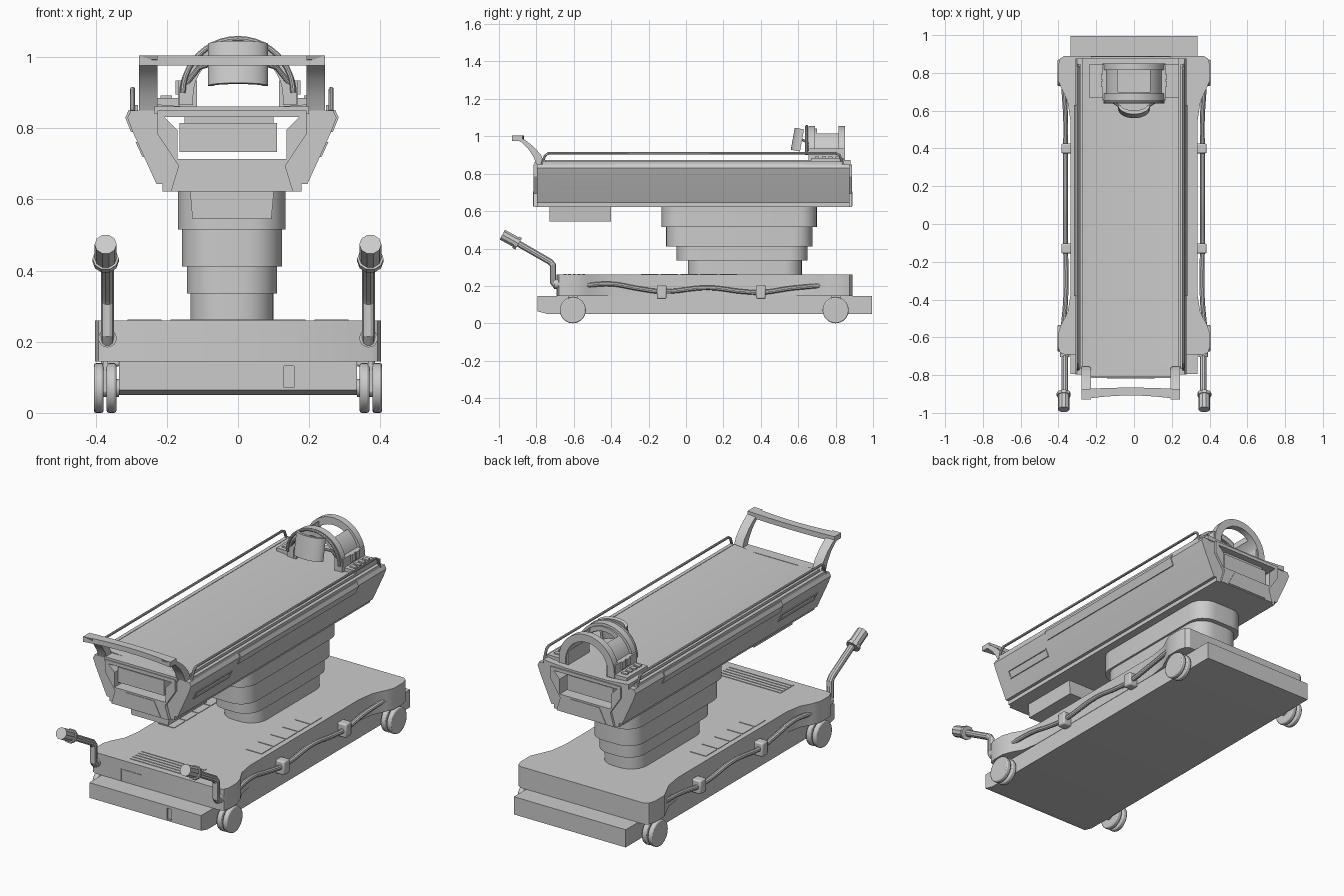
import bpy, bmesh
from math import sin, cos, pi, radians
from mathutils import Vector

if "Cube" in bpy.data.objects:
    bpy.data.objects.remove(bpy.data.objects["Cube"])

CX = -0.017  # the table top and column sit slightly off centre
AX = {'x': lambda p, t: (t, p[0], p[1]),
      'y': lambda p, t: (p[0], t, p[1]),
      'z': lambda p, t: (p[0], p[1], t)}


def prism(name, pts, axis, a, b, bevel=0):
    """Extrude a 2D outline along an axis from a to b."""
    bm = bmesh.new()
    lo = [bm.verts.new(AX[axis](p, a)) for p in pts]
    hi = [bm.verts.new(AX[axis](p, b)) for p in pts]
    n = len(pts)
    bm.faces.new(lo)
    bm.faces.new(hi[::-1])
    for i in range(n):
        bm.faces.new((lo[i], hi[i], hi[(i + 1) % n], lo[(i + 1) % n]))
    bmesh.ops.recalc_face_normals(bm, faces=bm.faces)
    me = bpy.data.meshes.new(name)
    bm.to_mesh(me)
    bm.free()
    ob = bpy.data.objects.new(name, me)
    bpy.context.collection.objects.link(ob)
    if bevel:
        m = ob.modifiers.new("bevel", 'BEVEL')
        m.width, m.segments = bevel, 2
    return ob


def box(name, x0, x1, y0, y1, z0, z1, bevel=0):
    return prism(name, [(x0, y0), (x1, y0), (x1, y1), (x0, y1)], 'z', z0, z1, bevel)


def sym(half, cx=0.0):
    """Mirror a half outline across x = cx."""
    return [(cx + x, v) for x, v in half] + [(cx - x, v) for x, v in reversed(half)]


def rounded(x0, x1, y0, y1, r, n=6):
    pts = []
    for k, (x, y) in enumerate([(x1 - r, y1 - r), (x0 + r, y1 - r), (x0 + r, y0 + r), (x1 - r, y0 + r)]):
        pts += [(x + r * cos((k + i / n) * pi / 2), y + r * sin((k + i / n) * pi / 2)) for i in range(n + 1)]
    return pts


def circle(cx, cy, r, n=28):
    return [(cx + r * cos(2 * pi * i / n), cy + r * sin(2 * pi * i / n)) for i in range(n)]


def arch(ro, ri, cz, foot, n=24):
    """Inverted U outline in x and z."""
    arc = lambda r: [(r * cos(pi * i / n), cz + r * sin(pi * i / n)) for i in range(n + 1)]
    return [(ro, foot)] + arc(ro) + [(-ro, foot), (-ri, foot)] + arc(ri)[::-1] + [(ri, foot)]


def tube(name, pts, r, smooth=False):
    cu = bpy.data.curves.new(name, 'CURVE')
    cu.dimensions, cu.bevel_depth, cu.bevel_resolution, cu.use_fill_caps = '3D', r, 3, True
    sp = cu.splines.new('BEZIER' if smooth else 'POLY')
    if smooth:
        sp.bezier_points.add(len(pts) - 1)
        for bp, p in zip(sp.bezier_points, pts):
            bp.co, bp.handle_left_type, bp.handle_right_type = p, 'AUTO', 'AUTO'
        sp.resolution_u = 6
    else:
        sp.points.add(len(pts) - 1)
        for sp_p, p in zip(sp.points, pts):
            sp_p.co = (*p, 1)
    ob = bpy.data.objects.new(name, cu)
    bpy.context.collection.objects.link(ob)
    bpy.ops.object.select_all(action='DESELECT')
    ob.select_set(True)
    bpy.context.view_layer.objects.active = ob
    bpy.ops.object.convert(target='MESH')
    return ob


def cut(ob, cutter):
    m = ob.modifiers.new("cut", 'BOOLEAN')
    m.operation, m.object, m.solver = 'DIFFERENCE', cutter, 'EXACT'
    cutter.hide_render = True
    cutter.hide_set(True)


# Base: low chassis and wider waisted cover
chassis = prism("chassis", [(-0.795, 0.064), (-0.74, 0.05), (0.995, 0.05), (0.995, 0.146), (-0.795, 0.146)],
                'x', -0.335, 0.335)
cut(chassis, box("socket_cutter", 0.13, 0.158, -0.85, -0.785, 0.072, 0.132))
prism("base_cover", sym([(0.37, -0.69), (0.392, -0.68), (0.402, -0.65), (0.402, -0.58), (0.385, -0.53), (0.352, -0.47),
                         (0.337, -0.38), (0.337, 0.55), (0.352, 0.65), (0.385, 0.72), (0.402, 0.76), (0.402, 0.84),
                         (0.392, 0.875), (0.37, 0.89)]), 'z', 0.145, 0.26)

# Base seams, vent slats and side tread panels
box("seam_low", -0.22, -0.216, -0.693, -0.68, 0.146, 0.21)
box("seam_mid", -0.22, -0.085, -0.693, -0.68, 0.208, 0.212)
box("seam_high", -0.089, -0.085, -0.693, -0.68, 0.21, 0.26)
for i in range(5):
    y = -0.655 + i * 0.025
    box("vent_slat", -0.19, 0.19, y, y + 0.015, 0.255, 0.263)
for s in (-1, 1):
    for i in range(5):
        y = -0.24 + i * 0.105
        box("tread_panel", s * 0.215, s * 0.31, y, y + 0.093, 0.255, 0.263)

# Casters with twin wheels
for s in (-1, 1):
    for y in (-0.605, 0.80):
        for a in (0.342, 0.378):
            prism("caster_wheel", circle(y, 0.07, 0.07), 'x', s * a, s * (a + 0.027), 0.006)
        prism("caster_axle", circle(y, 0.07, 0.025, 16), 'x', s * 0.335, s * 0.405)
        box("caster_fork", s * 0.366, s * 0.38, y - 0.025, y + 0.025, 0.06, 0.15)

# Steering handles, side hoses and hose clips
for s in (-1, 1):
    tube("handle_arm", [(s * 0.367, y, z) for y, z in
                        [(-0.67, 0.205), (-0.70, 0.205), (-0.711, 0.22), (-0.711, 0.31), (-0.725, 0.328),
                         (-0.92, 0.44)]], 0.018)
    prism("handle_foot", circle(s * 0.367, 0.21, 0.026, 16), 'y', -0.705, -0.68)
    tube("handle_grip", [(s * 0.372, -0.895, 0.425), (s * 0.372, -0.91, 0.434)], 0.037)
    tube("handle_grip_end", [(s * 0.372, -0.905, 0.432), (s * 0.372, -0.982, 0.474)], 0.031)
    tube("side_hose", [(s * x, y, z) for x, y, z in
                       [(0.375, -0.55, 0.202), (0.362, -0.40, 0.21), (0.36, -0.25, 0.185), (0.362, -0.13, 0.17),
                        (0.362, 0.12, 0.19), (0.362, 0.30, 0.17), (0.362, 0.40, 0.165), (0.362, 0.56, 0.187),
                        (0.375, 0.76, 0.205)]], 0.013, True)
    for y in (-0.13, 0.40):
        box("hose_clip", s * 0.33, s * 0.385, y - 0.026, y + 0.026, 0.13, 0.205, 0.008)

# Telescopic column, each tier wider than the one below
for hw, y0, y1, z0, z1 in [(0.117, 0.01, 0.62, 0.26, 0.336), (0.126, -0.05, 0.65, 0.336, 0.412),
                           (0.14, -0.107, 0.675, 0.412, 0.515), (0.151, -0.13, 0.70, 0.515, 0.625)]:
    prism("column_tier", rounded(CX - hw, CX + hw, y0, y1, 0.095), 'z', z0, z1)

# Table trough with a passage running through it and framed ends
hole = prism("passage_cutter", sym([(0.19, 0.832), (0.153, 0.795), (0.153, 0.714)], CX), 'y', -1, 1)
body = prism("table_trough", sym([(0.284, 0.85), (0.294, 0.83), (0.279, 0.79), (0.212, 0.643), (0.195, 0.643),
                                  (0.195, 0.622)], CX), 'y', -0.797, 0.875)
cut(body, hole)
for name, a, b in (("front_end_frame", -0.815, -0.795), ("rear_end_frame", 0.873, 0.887)):
    end = prism(name, sym([(0.21, 0.85), (0.21, 0.785), (0.15, 0.695), (0.172, 0.622)], CX), 'y', a, b)
    cut(end, hole)
    inset = prism("end_lower_panel", sym([(0.085, 0.705), (0.125, 0.628)], CX), 'y', a - 0.003, b + 0.003)
box("inner_carriage", -0.165, 0.11, -0.79, 0.86, 0.733, 0.815)
box("carriage_spine", -0.15, 0.10, -0.78, 0.85, 0.81, 0.84)
prism("under_box", sym([(0.118, 0.625), (0.111, 0.545)], CX), 'y', -0.73, -0.40)

# Side panels on the sloped trough walls
wall = lambda z: 0.212 + (z - 0.643) * 0.456
for s in (-1, 1):
    def strip(name, y0, y1, prof):
        prism(name, [(CX + s * x, z) for x, z in prof], 'y', y0, y1)
    strip("side_plate", -0.38, 0.63, [(0.28, 0.852), (0.29, 0.852), (0.30, 0.83), (0.284, 0.79), (0.27, 0.79)])
    for y0, y1, z0, z1 in [(-0.715, -0.41, 0.755, 0.762), (-0.715, -0.41, 0.72, 0.727),
                           (-0.715, -0.709, 0.72, 0.762), (-0.416, -0.41, 0.72, 0.762)]:
        strip("side_hatch_rim", y0, y1, [(wall(z0) - 0.01, z0), (wall(z0) + 0.005, z0),
                                         (wall(z1) + 0.005, z1), (wall(z1) - 0.01, z1)])
    # Rail ledge and tubular safety rail
    strip("rail_ledge", -0.765, 0.845, [(0.264, 0.845), (0.284, 0.845), (0.284, 0.866), (0.264, 0.866)])
    tube("safety_rail", [(CX + s * 0.279, y, z) for y, z in
                         [(-0.77, 0.85), (-0.755, 0.895), (-0.735, 0.91), (0.80, 0.91), (0.82, 0.9),
                          (0.84, 0.85)]], 0.007)

# Gently hollowed patient board
prism("patient_board", sym([(0.255, 0.845), (0.255, 0.872), (0.22, 0.868), (0.12, 0.86)], CX), 'y', -0.755, 0.88)
box("board_end_bar", -0.235, 0.2, -0.81, -0.75, 0.84, 0.862)

# Curved push hoop at the foot end
leg = [(-0.755, 0.85), (-0.775, 0.90), (-0.815, 0.945), (-0.86, 0.98), (-0.89, 0.995), (-0.93, 1.005),
       (-0.925, 0.993), (-0.88, 0.968), (-0.845, 0.935), (-0.815, 0.89), (-0.80, 0.85)]
for s in (-1, 1):
    prism("hoop_leg", leg, 'x', CX + s * 0.21, CX + s * 0.261)
bar = [(CX - 0.261 + 0.522 * i / 12, 0.022 * (1 - ((i - 6) / 6) ** 2)) for i in range(13)]
prism("hoop_bar", [(x, -0.93 + d) for x, d in bar] + [(x, -0.875 + d * 0.4) for x, d in reversed(bar)],
      'z', 0.976, 1.004)

# Head coil: flanged arch with a top window
shell = prism("coil_shell", arch(0.152, 0.127, 0.89, 0.865), 'y', 0.66, 0.85)
cut(shell, box("coil_window_cutter", -0.085, 0.085, 0.70, 0.82, 0.96, 1.1))
for y in (0.655, 0.815):
    prism("coil_flange", arch(0.166, 0.126, 0.89, 0.865), 'y', y, y + 0.036)
for s in (-1, 1):
    box("coil_foot", s * 0.115, s * 0.168, 0.66, 0.845, 0.86, 0.935)
    box("control_pad", s * 0.165, s * 0.238, 0.67, 0.845, 0.86, 0.885)
    for i in range(4):
        y = 0.69 + i * 0.036
        box("pad_button", s * 0.185, s * 0.218, y, y + 0.022, 0.88, 0.892)
    for i in range(2):
        box("coil_latch", s * 0.16, s * 0.175, 0.725 + i * 0.04, 0.755 + i * 0.04, 0.895, 0.935)
tube("coil_front_loop", [(0.155 * cos(pi * i / 20), 0.645, 0.9 + 0.152 * sin(pi * i / 20)) for i in range(21)], 0.008)

# Curved face piece hanging tilted in front of the coil
arc = lambda rx, ry: [(rx * cos(pi + pi * i / 16), ry * sin(pi + pi * i / 16)) for i in range(17)]
face = prism("face_piece", arc(0.085, 0.05) + arc(0.07, 0.03)[::-1], 'z', -0.06, 0.06)
face.location, face.rotation_euler = (0, 0.62, 0.978), (-0.18, 0, 0)
for s in (-1, 1):
    tube("face_piece_arm", [(s * 0.08, 0.625, 0.98), (s * 0.11, 0.645, 0.97), (s * 0.145, 0.66, 0.925)], 0.007)

# Smooth round parts while keeping edges crisp
bpy.ops.object.select_all(action='DESELECT')
for ob in bpy.context.collection.objects:
    if ob.type == 'MESH' and not ob.hide_render:
        ob.select_set(True)
        bpy.context.view_layer.objects.active = ob
bpy.ops.object.shade_smooth_by_angle(angle=radians(30))
